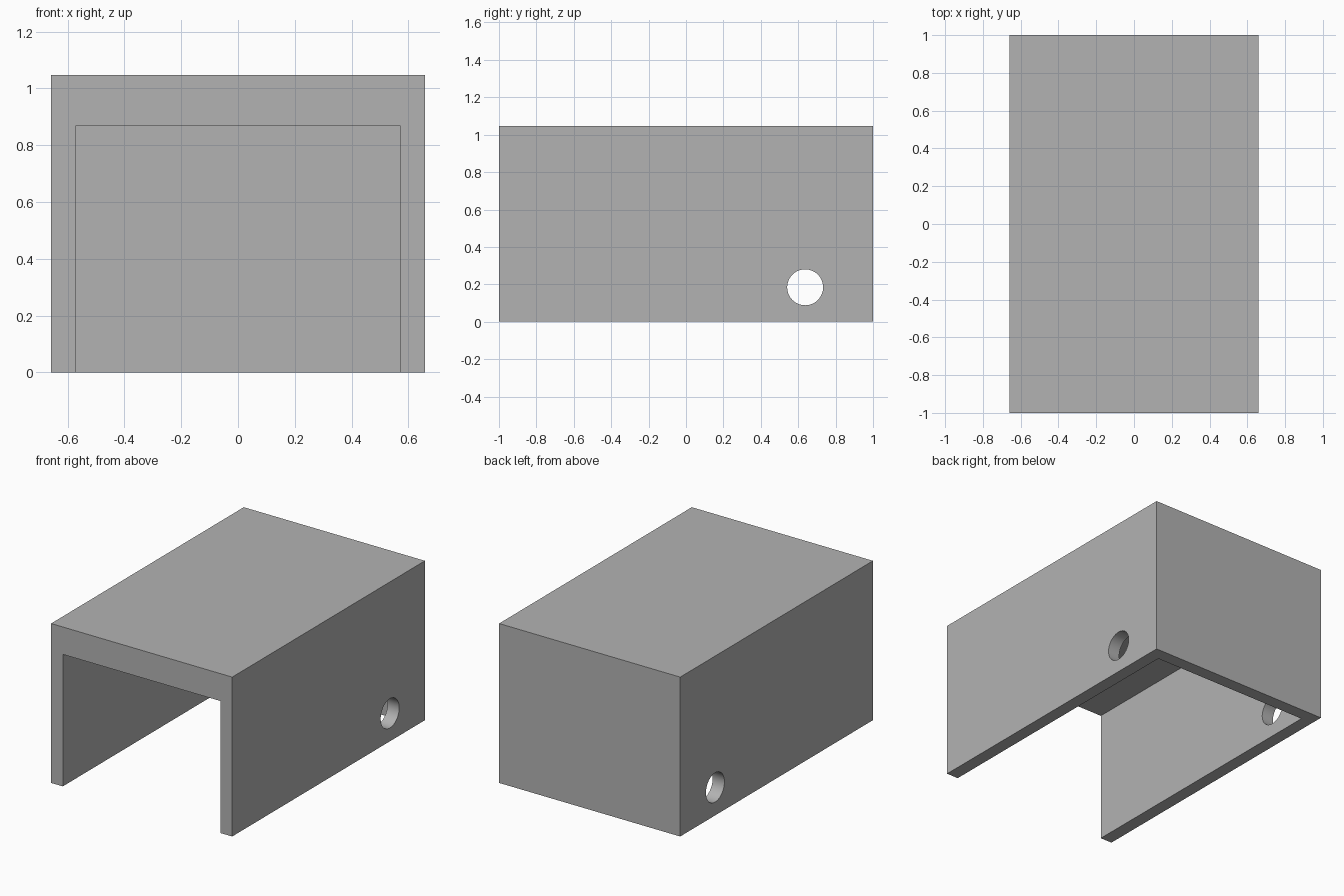
import bpy
import math

default = bpy.data.objects.get("Cube")
if default:
    bpy.data.objects.remove(default, do_unlink=True)

# Overall size, wall thicknesses and hole
HALF_X, HALF_Y, HEIGHT = 0.658, 1.0, 1.047
WALL, ROOF = 0.085, 0.18
HOLE_Y, HOLE_Z, HOLE_R = 0.637, 0.184, 0.096
OVERLAP = 0.2

grey = bpy.data.materials.new("light grey")
grey.use_nodes = True
colour = (0.45, 0.45, 0.45, 1)
grey.diffuse_color = colour
grey.node_tree.nodes["Principled BSDF"].inputs["Base Color"].default_value = colour


def box(name, low, high):
    """Add a box spanning two opposite corners."""
    centre = [(a + b) / 2 for a, b in zip(low, high)]
    bpy.ops.mesh.primitive_cube_add(size=1, location=centre)
    obj = bpy.context.object
    obj.name = name
    obj.scale = [b - a for a, b in zip(low, high)]
    bpy.ops.object.transform_apply(location=True, rotation=False, scale=True)
    obj.data.materials.append(grey)
    return obj


def cut(target, cutter):
    """Subtract the cutter from the target, then remove it."""
    cutter.hide_render = True
    mod = target.modifiers.new("cut", 'BOOLEAN')
    mod.operation = 'DIFFERENCE'
    mod.solver = 'EXACT'
    mod.object = cutter
    bpy.context.view_layer.objects.active = target
    bpy.ops.object.modifier_apply(modifier=mod.name)
    bpy.data.objects.remove(cutter, do_unlink=True)


# Cover: roof, two side walls and a back wall
cover = box("cover", (-HALF_X, -HALF_Y, 0), (HALF_X, HALF_Y, HEIGHT))

# Cavity open to the front and the bottom
inner_x = HALF_X - WALL
cut(cover, box("cavity_cutter", (-inner_x, -HALF_Y - OVERLAP, -OVERLAP),
               (inner_x, HALF_Y - WALL, HEIGHT - ROOF)))

# Round hole through both side walls
bpy.ops.mesh.primitive_cylinder_add(
    vertices=64, radius=HOLE_R, depth=2 * (HALF_X + OVERLAP),
    location=(0, HOLE_Y, HOLE_Z), rotation=(0, math.pi / 2, 0))
drill = bpy.context.object
drill.name = "hole_cutter"
drill.data.materials.append(grey)
cut(cover, drill)

# Smooth hole walls with sharp box edges
bpy.ops.object.select_all(action='DESELECT')
cover.select_set(True)
bpy.context.view_layer.objects.active = cover
bpy.ops.object.shade_smooth_by_angle(angle=math.radians(30))
